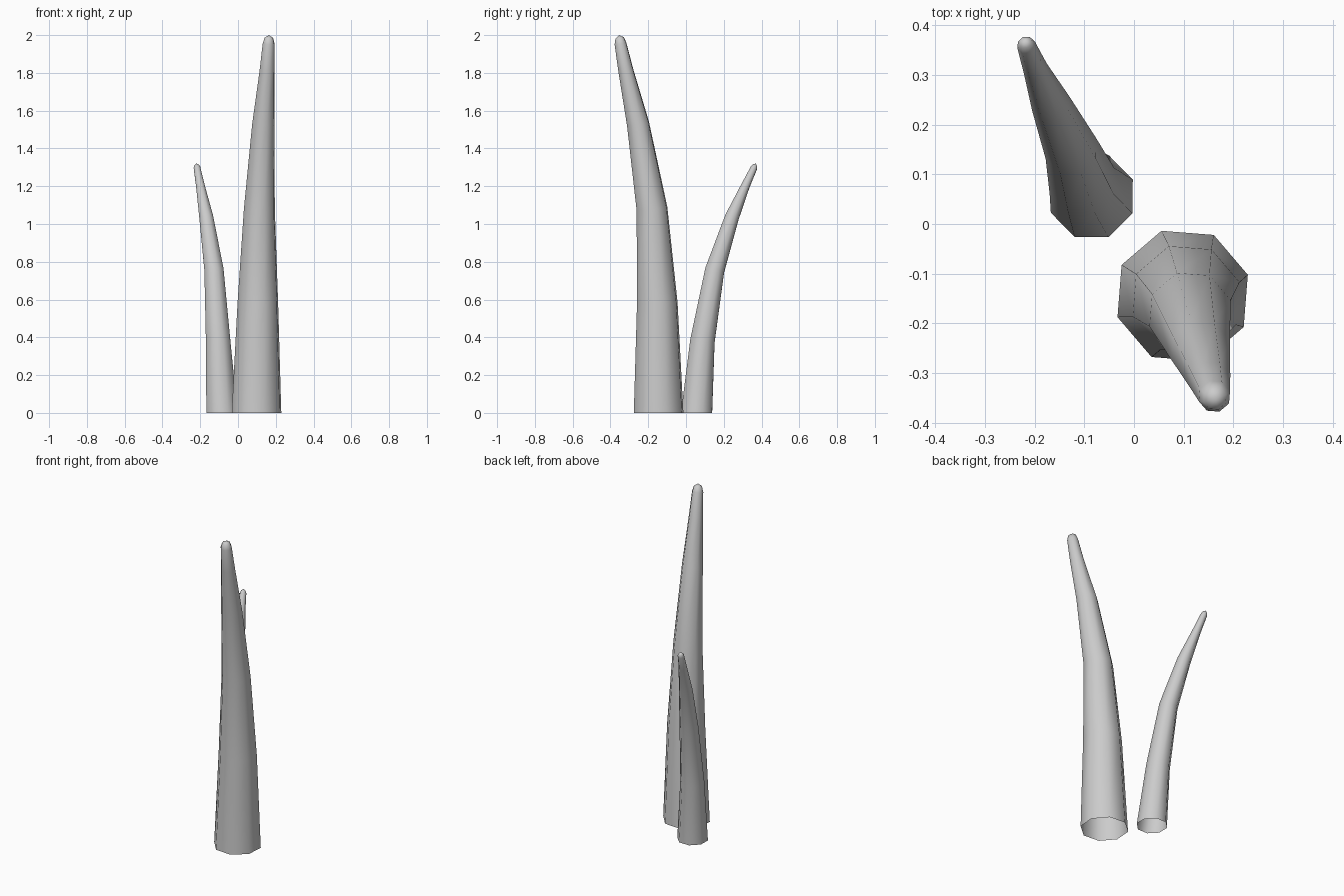
import bpy, bmesh, math
from mathutils import Vector, Matrix

if "Cube" in bpy.data.objects:
    bpy.data.objects.remove(bpy.data.objects["Cube"])

SIDES = 8


def stalk(name, rings, tip, phase):
    """Loft tilted octagon rings (x, y, z, radius) along a bent path, open at the base."""
    bm = bmesh.new()
    pts = [Vector(r[:3]) for r in rings]
    loops = []
    for i, (p, r) in enumerate(zip(pts, rings)):
        if i == 0:
            d = Vector((0, 0, 1))
        else:
            nxt = pts[i + 1] if i + 1 < len(pts) else p + (p - pts[i - 1])
            d = ((p - pts[i - 1]).normalized() + (nxt - p).normalized()).normalized()
        tilt = Vector((0, 0, 1)).rotation_difference(d)
        loop = []
        for k in range(SIDES):
            a = math.radians(phase) + math.tau * k / SIDES
            loop.append(bm.verts.new(p + tilt @ Vector((math.cos(a), math.sin(a), 0)) * r[3]))
        loops.append(loop)
    for lo, hi in zip(loops, loops[1:]):
        for k in range(SIDES):
            n = (k + 1) % SIDES
            bm.faces.new((lo[k], lo[n], hi[n], hi[k]))
    # rounded tip
    top = bm.verts.new(tip)
    for k in range(SIDES):
        bm.faces.new((loops[-1][k], loops[-1][(k + 1) % SIDES], top))
    mesh = bpy.data.meshes.new(name)
    bm.to_mesh(mesh)
    bm.free()
    for f in mesh.polygons:
        f.use_smooth = True
    obj = bpy.data.objects.new(name, mesh)
    bpy.context.collection.objects.link(obj)
    return obj


# tall stalk leaning forward
stalk("tall_stalk", [
    (0.098, -0.145, 0.00, 0.138),
    (0.105, -0.152, 0.58, 0.113),
    (0.113, -0.180, 1.08, 0.086),
    (0.134, -0.254, 1.53, 0.062),
    (0.154, -0.318, 1.81, 0.042),
    (0.162, -0.347, 1.955, 0.033),
    (0.163, -0.351, 1.985, 0.024),
], (0.164, -0.353, 2.0), 18)

# short stalk leaning backward
stalk("short_stalk", [
    (-0.085, 0.056, 0.00, 0.089),
    (-0.105, 0.087, 0.38, 0.070),
    (-0.127, 0.152, 0.755, 0.055),
    (-0.168, 0.243, 1.035, 0.040),
    (-0.199, 0.314, 1.20, 0.025),
    (-0.217, 0.360, 1.298, 0.019),
    (-0.219, 0.366, 1.311, 0.013),
], (-0.220, 0.369, 1.32), 22)
